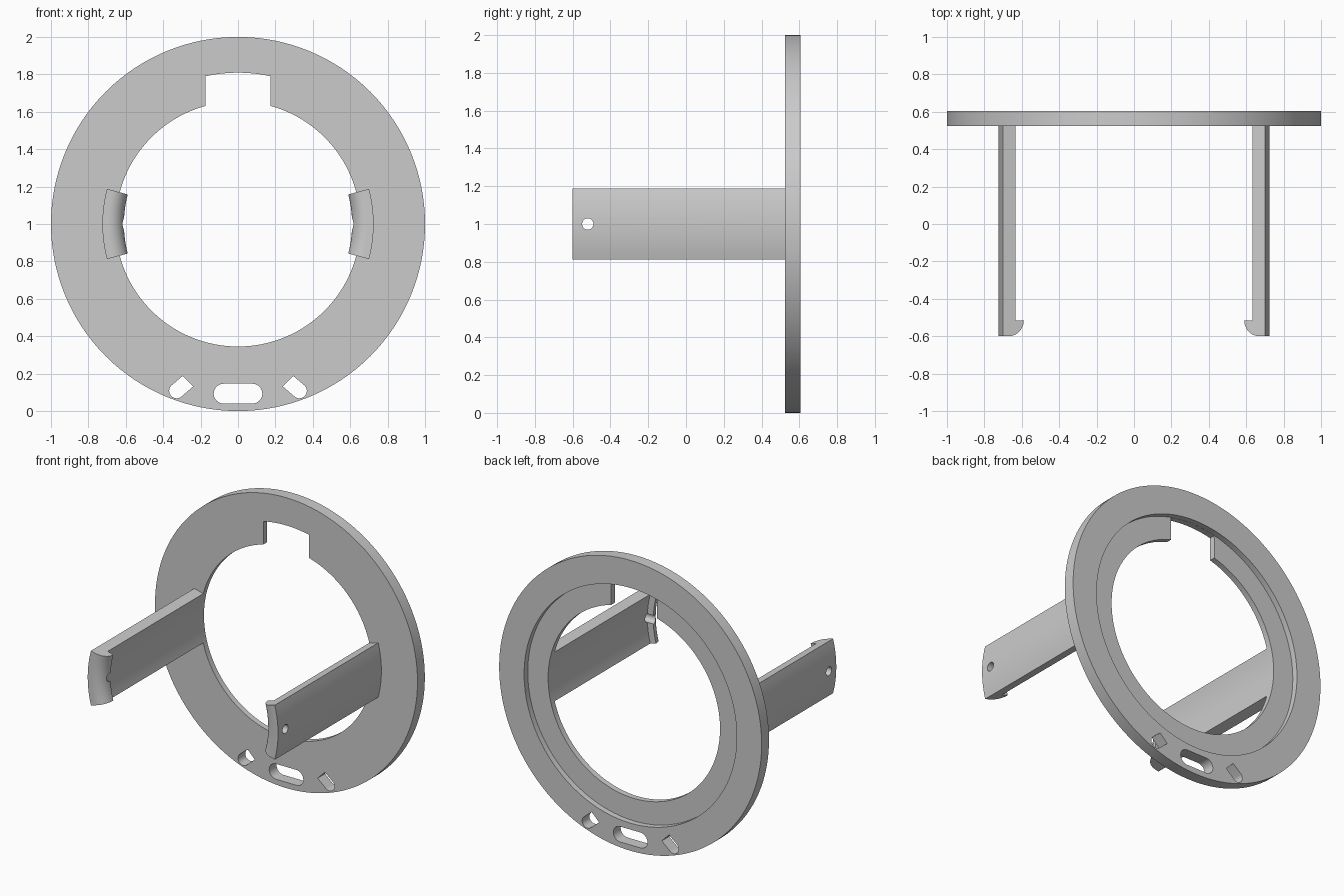
import bpy, bmesh, math
from math import sin, cos, pi, radians
from mathutils import Matrix, Vector

cube = bpy.data.objects.get("Cube")
if cube:
    bpy.data.objects.remove(cube)

grey = bpy.data.materials.new("plain_grey")
grey.use_nodes = True
COLOUR = (0.6, 0.6, 0.6, 1)
grey.diffuse_color = COLOUR
grey.node_tree.nodes["Principled BSDF"].inputs["Base Color"].default_value = COLOUR

CENTRE = Vector((0, 0, 1))
FRONT, BACK, FLOOR, TIP = 0.525, 0.605, 0.565, -0.6
HOLE_R, BORE_R, ARM_R = 0.655, 0.81, 0.725


def finish(bm, name):
    bmesh.ops.remove_doubles(bm, verts=bm.verts, dist=1e-5)
    bmesh.ops.recalc_face_normals(bm, faces=bm.faces)
    mesh = bpy.data.meshes.new(name)
    bm.to_mesh(mesh)
    bm.free()
    mesh.materials.append(grey)
    obj = bpy.data.objects.new(name, mesh)
    bpy.context.collection.objects.link(obj)
    return obj


def revolve(name, profile, start, sweep, steps):
    """Sweep an (r, y) profile around the ring axis."""
    bm = bmesh.new()
    place = Matrix.Rotation(-start, 3, 'Y')
    verts = [bm.verts.new(place @ Vector((r, y, 0)) + CENTRE) for r, y in profile]
    face = bm.faces.new(verts)
    full = sweep > 6
    bmesh.ops.spin(bm, geom=[face] + list(face.edges) + verts, cent=CENTRE,
                   axis=(0, -1, 0), angle=sweep, steps=steps)
    if full:
        bmesh.ops.remove_doubles(bm, verts=bm.verts, dist=1e-5)
        caps = [f for f in bm.faces if len(f.verts) == len(profile) and
                all(abs(v.co.z - 1) < 1e-4 and v.co.x > 0 for v in f.verts)]
        bmesh.ops.delete(bm, geom=caps, context='FACES')
    elif not any(len(f.verts) == len(profile) and f is not face for f in bm.faces if f.is_valid):
        bmesh.ops.holes_fill(bm, edges=bm.edges)
    else:
        bmesh.ops.holes_fill(bm, edges=[e for e in bm.edges if e.is_boundary])
    return finish(bm, name)


def prism(name, outline, y0=0.4, y1=0.7):
    """Extrude an (x, z) outline along y."""
    bm = bmesh.new()
    face = bm.faces.new([bm.verts.new((x, y0, z)) for x, z in outline])
    new = bmesh.ops.extrude_face_region(bm, geom=[face])["geom"]
    bmesh.ops.translate(bm, vec=(0, y1 - y0, 0),
                        verts=[v for v in new if isinstance(v, bmesh.types.BMVert)])
    return finish(bm, name)


def arc(cx, cz, r, a0, a1, n=16):
    return [(cx + r * cos(a0 + (a1 - a0) * i / n), cz + r * sin(a0 + (a1 - a0) * i / n))
            for i in range(n + 1)]


def cut(obj, cutter):
    mod = obj.modifiers.new("cut", 'BOOLEAN')
    mod.operation, mod.solver, mod.object = 'DIFFERENCE', 'EXACT', cutter
    bpy.context.view_layer.objects.active = obj
    bpy.ops.object.modifier_apply(modifier=mod.name)
    bpy.data.objects.remove(cutter)


def smooth(obj):
    bpy.ops.object.select_all(action='DESELECT')
    obj.select_set(True)
    bpy.context.view_layer.objects.active = obj
    bpy.ops.object.shade_smooth_by_angle(angle=radians(25))


# Ring with a stepped recess on its back
ring = revolve("ring", [(HOLE_R, FRONT), (1, FRONT), (1, BACK), (BORE_R, BACK),
                        (BORE_R, FLOOR), (HOLE_R, FLOOR)], 0, 2 * pi, 128)

# Top notch through the inner lip
half = math.asin(0.175 / BORE_R)
cut(ring, prism("notch_cutter", [(-0.175, 1.5), (0.175, 1.5)] +
                arc(0, 1, BORE_R - 0.001, pi / 2 - half, pi / 2 + half)))

# Rounded slot at the bottom
cut(ring, prism("slot_cutter", arc(0.077, 0.093, 0.053, -pi / 2, pi / 2) +
                arc(-0.077, 0.093, 0.053, pi / 2, 3 * pi / 2)))

# Slanted holes, square at one end and round at the other
for side in (1, -1):
    outline = [(0.295, 0.188), (0.239, 0.132)] + arc(0.328, 0.108, 0.04, -3 * pi / 4, pi / 4)
    cut(ring, prism("slanted_cutter", [(side * x, z) for x, z in outline]))
smooth(ring)

# Curved arms with rounded hooks and a pin hole
hook = arc(0.695, -0.515, 0.085, pi, 3 * pi / 2, 12)
profile = [(HOLE_R, FRONT), (HOLE_R, -0.515)] + hook + [(ARM_R, TIP), (ARM_R, FRONT)]
for name, middle in (("left_arm", 0), ("right_arm", pi)):
    arm = revolve(name, profile, middle - radians(15), radians(30), 12)
    bm = bmesh.new()
    bmesh.ops.create_cone(bm, cap_ends=True, segments=32, radius1=0.03, radius2=0.03, depth=0.4,
                          matrix=Matrix.Translation((0.68 * cos(middle), -0.52, 1)) @
                          Matrix.Rotation(pi / 2, 4, 'Y'))
    cut(arm, finish(bm, "pin_cutter"))
    smooth(arm)
